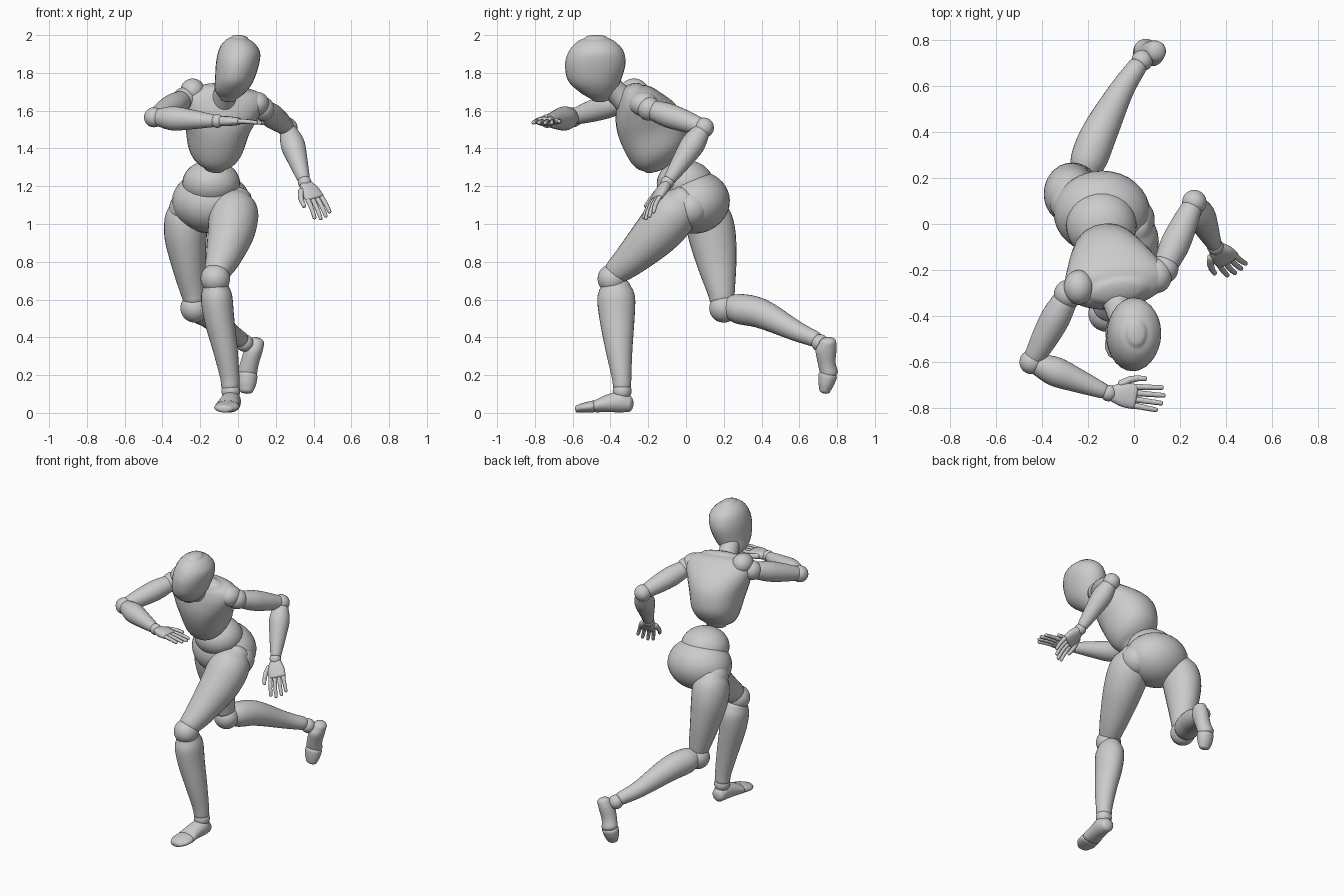
import bpy, bmesh, math
from mathutils import Vector, Matrix

if "Cube" in bpy.data.objects:
    bpy.data.objects.remove(bpy.data.objects["Cube"])


def finish(name, bm):
    bmesh.ops.recalc_face_normals(bm, faces=bm.faces)
    for f in bm.faces:
        f.smooth = True
    me = bpy.data.meshes.new(name)
    bm.to_mesh(me)
    bm.free()
    ob = bpy.data.objects.new(name, me)
    bpy.context.collection.objects.link(ob)
    return ob


def ball(name, c, r, rot=(0, 0, 0)):
    r = r if isinstance(r, tuple) else (r, r, r)
    bm = bmesh.new()
    bmesh.ops.create_uvsphere(bm, u_segments=32, v_segments=20, radius=1)
    ob = finish(name, bm)
    ob.location, ob.scale, ob.rotation_euler = c, r, [math.radians(a) for a in rot]
    return ob


def catmull(a, b, c, d, t):
    return 0.5 * (2 * b + (c - a) * t + (2 * a - 5 * b + 4 * c - d) * t * t
                  + (3 * b - a - 3 * c + d) * t ** 3)


def loft(name, stations, side=(1, 0, 0), axis=None, cap=0.6, power=2.0, segs=28, sub=4):
    """Smooth tube through (x, y, z, half width[, half depth]) with rounded ends."""
    st = [Vector(tuple(s) if len(s) == 5 else tuple(s) + (s[3],)) for s in stations]
    ext = [2 * st[0] - st[1]] + st + [2 * st[-1] - st[-2]]
    pts = [catmull(*ext[i:i + 4], k / sub) for i in range(len(st) - 1) for k in range(sub)]
    pts.append(st[-1])
    rings = []
    for i, p in enumerate(pts):
        a, b = pts[max(i - 1, 0)], pts[min(i + 1, len(pts) - 1)]
        t = Vector(axis) if axis else Vector(b[:3]) - Vector(a[:3])
        rings.append((Vector(p[:3]), p[3], p[4], t.normalized()))

    def cap_rings(ring, sign):
        c, w, d, t = ring
        out = []
        for ang in (25, 50, 75):
            a = math.radians(ang)
            out.append((c + t * sign * cap * min(w, d) * math.sin(a),
                        w * math.cos(a), d * math.cos(a), t))
        return out

    rings = cap_rings(rings[0], -1)[::-1] + rings + cap_rings(rings[-1], 1)
    bm = bmesh.new()
    loops = []
    for c, w, d, t in rings:
        s = Vector(side)
        s = (s - t * s.dot(t)).normalized()
        n = t.cross(s)
        loop = []
        for k in range(segs):
            a = 2 * math.pi * k / segs
            ca, sa = math.cos(a), math.sin(a)
            u = math.copysign(abs(ca) ** (2 / power), ca)
            v = math.copysign(abs(sa) ** (2 / power), sa)
            loop.append(bm.verts.new(c + s * w * u + n * d * v))
        loops.append(loop)
    for l0, l1 in zip(loops, loops[1:]):
        for k in range(segs):
            j = (k + 1) % segs
            bm.faces.new((l0[k], l0[j], l1[j], l1[k]))
    bm.faces.new(loops[0][::-1])
    bm.faces.new(loops[-1])
    return finish(name, bm)


def arm(tag, shoulder, elbow, wrist):
    s, e, w = Vector(shoulder), Vector(elbow), Vector(wrist)

    def along(a, b, prof):
        return [tuple(a.lerp(b, t)) + (r,) for t, r in prof]
    ball(tag + "_shoulder_joint", s, 0.063)
    loft(tag + "_upper_arm", along(s, e, [(0.1, .055), (.35, .064), (.65, .058), (.93, .045)]))
    ball(tag + "_elbow", e, 0.053)
    loft(tag + "_forearm", along(e, w, [(.05, .045), (.3, .064), (.6, .052), (.93, .034)]))
    ball(tag + "_wrist", w, 0.036)


def hand(tag, wrist, direction, thumb_side, curl):
    w, d = Vector(wrist), Vector(direction).normalized()
    s = Vector(thumb_side)
    s = (s - d * s.dot(d)).normalized()
    n = d.cross(s)

    def at(a, b, c=0):
        return w + d * a + s * b + n * c
    loft(tag + "_palm", [tuple(at(.015, 0)) + (.035, .025), tuple(at(.06, 0)) + (.052, .026),
                         tuple(at(.115, -.003)) + (.055, .02)], side=s, cap=.5, power=2.5)
    # four fingers of three segments each
    for i, (off, ln) in enumerate([(.04, .11), (.013, .122), (-.015, .115), (-.042, .095)]):
        p = at(.118, off)
        for k in range(3):
            a = curl * (k + .3)
            q = p + (d * math.cos(a) + n * math.sin(a) + s * off * 2).normalized() * ln / 3
            loft(f"{tag}_finger_{i}_{k}", [tuple(p) + (.0135 - .001 * k,),
                                           tuple(q) + (.012 - .001 * k,)],
                 side=s, cap=.8, segs=12, sub=2)
            p = q
    # thumb
    chain = [at(.05, .045), at(.085, .068), at(.12, .078), at(.15, .08)]
    for k in range(3):
        loft(f"{tag}_thumb_{k}", [tuple(chain[k]) + (.018 - .003 * k,),
                                  tuple(chain[k + 1]) + (.015 - .002 * k,)],
             side=s, cap=.8, segs=12, sub=2)


# head and neck
loft("head", [(-.055, -.455, 1.66, .04, .045), (-.045, -.47, 1.70, .078, .095),
              (-.022, -.485, 1.76, .1, .14), (-.003, -.48, 1.85, .113, .16),
              (.01, -.475, 1.92, .108, .142), (.012, -.475, 1.965, .078, .1),
              (.01, -.475, 1.985, .045, .06)],
     axis=(.12, 0, 1), cap=.35)
loft("neck", [(-.08, -.29, 1.63, .075), (-.07, -.35, 1.68, .062), (-.05, -.41, 1.74, .06)])

# torso
across = (.96, .2, -.2)
loft("chest", [(-.125, -.15, 1.305, .06, .075), (-.125, -.145, 1.34, .11, .125),
               (-.12, -.15, 1.40, .145, .163), (-.11, -.18, 1.50, .17, .18),
               (-.095, -.215, 1.58, .2, .165), (-.08, -.25, 1.65, .222, .125),
               (-.075, -.272, 1.695, .2, .09), (-.07, -.29, 1.715, .13, .06)],
     side=across, axis=(.1, -.36, .93), cap=.4, power=2.15)
ball("right_shoulder_cap", (-.24, -.275, 1.705), (.065, .075, .065))
ball("left_shoulder_cap", (.1, -.225, 1.635), (.065, .075, .065))
ball("abdomen", (-.142, -.005, 1.215), (.153, .15, .125))
ball("pelvis", (-.14, .05, 1.115), (.21, .183, .165), (12, 4, 0))

# arms
arm("right", (-.285, -.305, 1.66), (-.445, -.6, 1.565), (-.11, -.735, 1.545))
arm("left", (.13, -.195, 1.61), (.262, .095, 1.51), (.353, -.098, 1.22))
hand("right_hand", (-.11, -.735, 1.545), (1, -.11, -.01), (0, 1, 0), -.05)
hand("left_hand", (.353, -.098, 1.22), (.085, -.1, -.14), (-.9, -.3, 0), .15)

# front leg (left)
ball("left_hip_joint", (-.01, .02, 1.08), .1)
loft("left_thigh", [(.0, .0, 1.14, .075), (-.01, -.03, 1.1, .112), (-.022, -.08, 1.04, .13),
                    (-.04, -.16, .945, .122), (-.08, -.285, .82, .092), (-.112, -.37, .745, .068)])
ball("left_knee", (-.12, -.39, .71), .078)
loft("left_shin", [(-.118, -.375, .67, .068, .08), (-.113, -.37, .61, .083, .1),
                   (-.1, -.365, .5, .08, .093), (-.068, -.355, .34, .066, .072),
                   (-.045, -.342, .2, .052, .053), (-.04, -.338, .14, .048, .048)])
ball("left_ankle", (-.038, -.338, .115), .05)
loft("left_foot", [(-.035, -.305, .05, .045, .045), (-.036, -.345, .06, .052, .057),
                   (-.048, -.42, .05, .056, .046), (-.055, -.475, .037, .064, .034)],
     axis=(-.1, -1, 0))
loft("left_toes", [(-.055, -.49, .034, .065, .032), (-.063, -.54, .028, .064, .026),
                   (-.07, -.575, .022, .042, .02)], axis=(-.1, -1, 0))

# rear leg (right)
ball("right_hip_joint", (-.265, .09, 1.08), .1)
loft("right_thigh", [(-.268, .105, 1.09, .09, .095), (-.275, .12, 1.03, .112, .122),
                     (-.277, .14, .93, .112, .125), (-.26, .165, .78, .09, .103),
                     (-.238, .185, .65, .07, .075), (-.23, .19, .6, .06, .065)])
ball("right_knee", (-.228, .2, .555), .077)
loft("right_shin", [(-.218, .225, .56, .062), (-.195, .285, .55, .08), (-.148, .40, .525, .078),
                    (-.055, .58, .435, .054), (.015, .685, .39, .042)])
ball("right_ankle", (.035, .71, .37), .046)
loft("right_foot", [(.098, .75, .375, .042, .045), (.083, .742, .335, .048, .056),
                    (.062, .745, .265, .048, .047), (.05, .757, .215, .052, .048)],
     axis=(-.25, .1, -1))
loft("right_toes", [(.05, .75, .195, .054, .05), (.046, .742, .155, .05, .042),
                    (.044, .735, .12, .038, .03)], axis=(-.1, -.2, -1))
